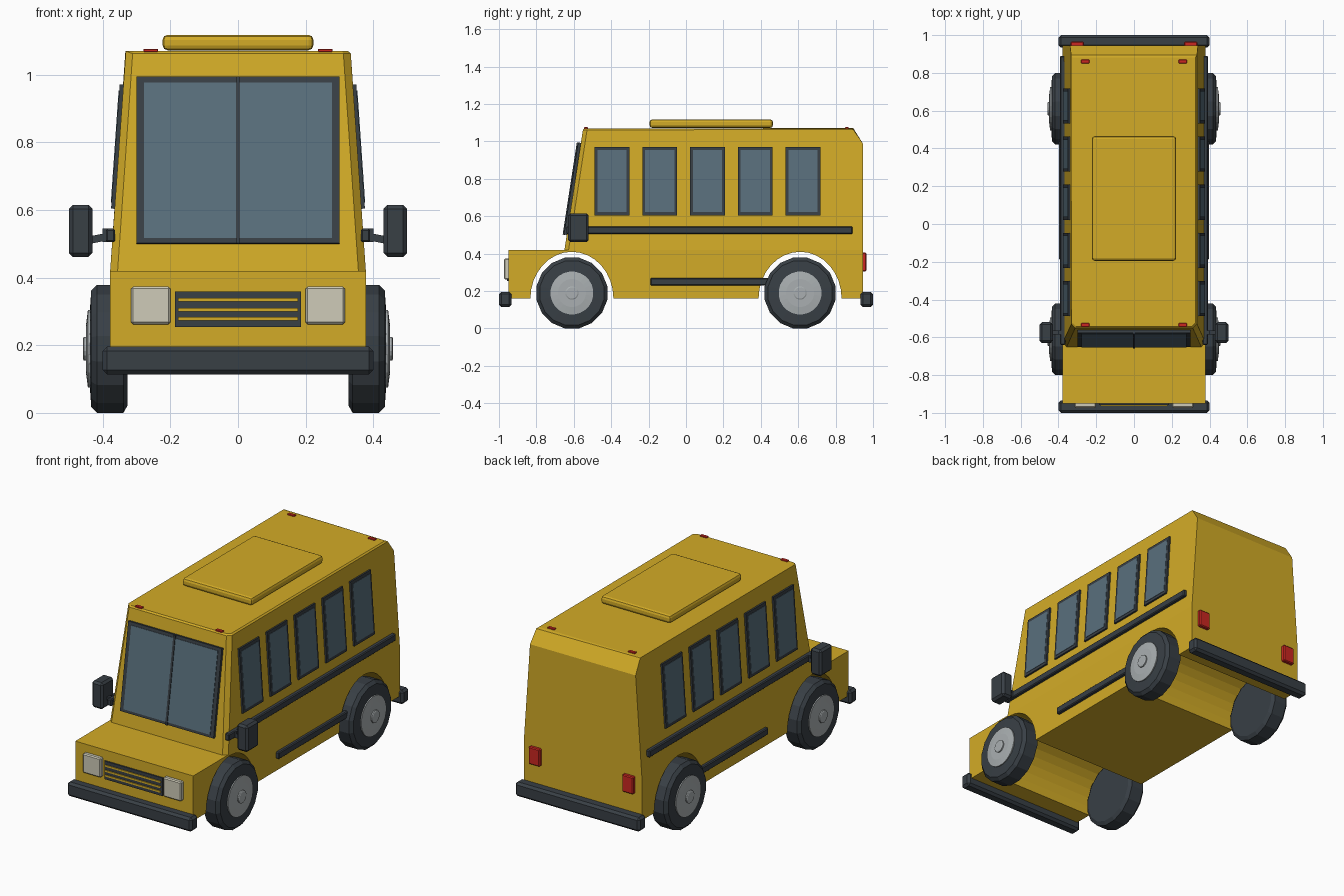
import bpy, bmesh
from math import sin, cos, pi, atan2

if "Cube" in bpy.data.objects:
    bpy.data.objects.remove(bpy.data.objects["Cube"])


def material(name, rgb):
    m = bpy.data.materials.new(name)
    m.use_nodes = True
    m.diffuse_color = (*rgb, 1)
    m.node_tree.nodes["Principled BSDF"].inputs["Base Color"].default_value = (*rgb, 1)
    return m


YELLOW = material("yellow paint", (0.65, 0.41, 0.02))
DARK = material("dark rubber", (0.04, 0.05, 0.06))
GLASS = material("blue grey glass", (0.10, 0.16, 0.205))
SILVER = material("silver metal", (0.40, 0.43, 0.44))
LAMP = material("cream lamp", (0.62, 0.60, 0.48))
RED = material("red lamp", (0.60, 0.02, 0.015))


def finish(name, bm, mat, smooth=None):
    bmesh.ops.recalc_face_normals(bm, faces=bm.faces[:])
    me = bpy.data.meshes.new(name)
    bm.to_mesh(me)
    bm.free()
    me.materials.append(mat)
    ob = bpy.data.objects.new(name, me)
    bpy.context.collection.objects.link(ob)
    if smooth:
        bpy.ops.object.select_all(action='DESELECT')
        ob.select_set(True)
        bpy.context.view_layer.objects.active = ob
        bpy.ops.object.shade_smooth_by_angle(angle=smooth)
    return ob


def box(name, centre, size, mat, bevel=0, rot=(0, 0, 0), segments=1):
    bm = bmesh.new()
    bmesh.ops.create_cube(bm, size=1)
    bmesh.ops.scale(bm, vec=size, verts=bm.verts)
    if bevel:
        bmesh.ops.bevel(bm, geom=bm.edges[:], offset=bevel, segments=segments,
                        profile=0.5, affect='EDGES')
    ob = finish(name, bm, mat)
    ob.location, ob.rotation_euler = centre, rot
    return ob


def extrude(profile, half_width):
    """Side outline of (y, z) points, spanning the width given for each height."""
    bm = bmesh.new()
    sides = [[bm.verts.new((s * half_width(z), y, z)) for y, z in profile] for s in (-1, 1)]
    for ring in sides:
        bm.faces.new(ring)
    for i in range(len(profile)):
        j = (i + 1) % len(profile)
        bm.faces.new((sides[0][i], sides[0][j], sides[1][j], sides[1][i]))
    return bm


def wheel_part(name, profile, side, y, z, mat, n):
    """Lathe of (x, radius) points about the axle."""
    bm = bmesh.new()
    rings = [[bm.verts.new((side * x, y + r * sin((k + .5) * 2 * pi / n),
                            z + r * cos((k + .5) * 2 * pi / n))) for k in range(n)]
             for x, r in profile]
    for a, b in zip(rings, rings[1:]):
        for k in range(n):
            bm.faces.new((a[k], a[k - 1], b[k - 1], b[k]))
    bm.faces.new(rings[0])
    bm.faces.new(rings[-1])
    return finish(name, bm, mat)


WAIST, ROOF, HIP, TOP = 0.42, 1.07, 0.378, 0.333
AXLE_Y, AXLE_Z = 0.61, 0.1895
BASE = 0.16


def half_width(z):
    return HIP + (TOP - HIP) * (z - WAIST) / (ROOF - WAIST)


def shield_y(z):
    return -0.65 + 0.10 * (z - WAIST) / (ROOF - WAIST)


SIDE_TILT = atan2(HIP - TOP, ROOF - WAIST)
FRONT_TILT = -atan2(0.10, ROOF - WAIST)

# Lower body with hood and full-width wheel arches
outline = [(0.945, WAIST), (-0.95, WAIST), (-0.95, BASE)]
for cy in (-AXLE_Y, AXLE_Y):
    outline += [(cy - 0.222 * cos(t), BASE + 0.25 * sin(t))
                for t in (pi * k / 16 for k in range(17))]
outline.append((0.945, BASE))
finish("lower_body", extrude(outline, lambda z: HIP), YELLOW)

# Cabin with tapered sides, sloping front and chamfered back
cabin = [(-0.65, WAIST), (-0.55, ROOF), (0.89, ROOF), (0.945, 0.99), (0.945, WAIST)]
bm = extrude(cabin, half_width)
pillars = [e for e in bm.edges if all(v.co.y < -0.5 for v in e.verts)
           and abs(e.verts[0].co.z - e.verts[1].co.z) > 0.3]
bmesh.ops.bevel(bm, geom=pillars, offset=0.022, segments=1, affect='EDGES')
roof_edges = [e for e in bm.edges if all(v.co.z > ROOF - 0.01 for v in e.verts)]
bmesh.ops.bevel(bm, geom=roof_edges, offset=0.008, segments=1, affect='EDGES')
finish("cabin", bm, YELLOW)

# Windscreen
zc = 0.747
yc = shield_y(zc)
tilt = (FRONT_TILT, 0, 0)
box("windscreen_frame", (0, yc - 0.006, zc), (0.60, 0.018, 0.498), DARK, rot=tilt)
box("windscreen_glass", (0, yc - 0.014, zc), (0.555, 0.008, 0.465), GLASS, rot=tilt)
box("windscreen_divider", (0, yc - 0.016, zc), (0.012, 0.012, 0.498), DARK, rot=tilt)

# Roof hatch
box("roof_hatch", (0, 0.135, 1.095), (0.446, 0.66, 0.046), YELLOW, 0.015, segments=2)

# Grille with bars
box("grille", (0, -0.952, 0.307), (0.372, 0.012, 0.105), DARK)
for z in (0.278, 0.305, 0.335):
    box("grille_bar", (0, -0.958, z), (0.355, 0.01, 0.010), YELLOW)

# Bumpers
for name, y in (("front_bumper", -0.967), ("rear_bumper", 0.967)):
    box(name, (0, y, 0.155), (0.80, 0.066, 0.082), DARK, 0.013)

for s, side in ((1, "left"), (-1, "right")):
    # Side windows
    for i in range(5):
        y, z = -0.395 + 0.255 * i, 0.787
        x = half_width(z)
        rot = (0, -s * SIDE_TILT, 0)
        box(side + "_window_frame", (s * (x + 0.001), y, z), (0.018, 0.186, 0.368), DARK, rot=rot)
        box(side + "_window_glass", (s * (x + 0.008), y, z), (0.008, 0.156, 0.332), GLASS, rot=rot)

    # Side rails
    box(side + "_upper_rail", (s * 0.377, 0.125, 0.525), (0.028, 1.53, 0.040), DARK, 0.005)
    box(side + "_lower_rail", (s * 0.384, 0.13, 0.25), (0.026, 0.64, 0.040), DARK, 0.005)

    # Door mirror on its arm
    box(side + "_mirror", (s * 0.465, -0.575, 0.538), (0.070, 0.11, 0.154), DARK, 0.012)
    box(side + "_mirror_arm", (s * 0.408, -0.575, 0.517), (0.075, 0.022, 0.022), DARK,
        rot=(0, s * 0.2, 0))
    box(side + "_mirror_post", (s * 0.392, -0.575, 0.525), (0.016, 0.022, 0.04), DARK)

    # Lamps
    box(side + "_headlight", (s * 0.258, -0.958, 0.318), (0.116, 0.03, 0.112), LAMP, 0.006)
    box(side + "_tail_light", (s * 0.300, 0.952, 0.355), (0.072, 0.026, 0.10), RED, 0.005)
    for y in (-0.535, 0.86):
        box(side + "_roof_light", (s * 0.258, y, 1.071), (0.044, 0.020, 0.010), RED, 0.002)

    # Wheels
    for end, y in (("front", -AXLE_Y), ("rear", AXLE_Y)):
        name = end + "_" + side
        wheel_part(name + "_tyre", [(0.327, 0.172), (0.339, 0.193), (0.417, 0.193),
                                    (0.434, 0.175), (0.438, 0.117)], s, y, AXLE_Z, DARK, 16)
        wheel_part(name + "_rim", [(0.42, 0.115), (0.444, 0.115), (0.449, 0.075)],
                   s, y, AXLE_Z, SILVER, 24)
        wheel_part(name + "_hub_cap", [(0.44, 0.036), (0.456, 0.036), (0.459, 0.030)],
                   s, y, AXLE_Z, SILVER, 16)
